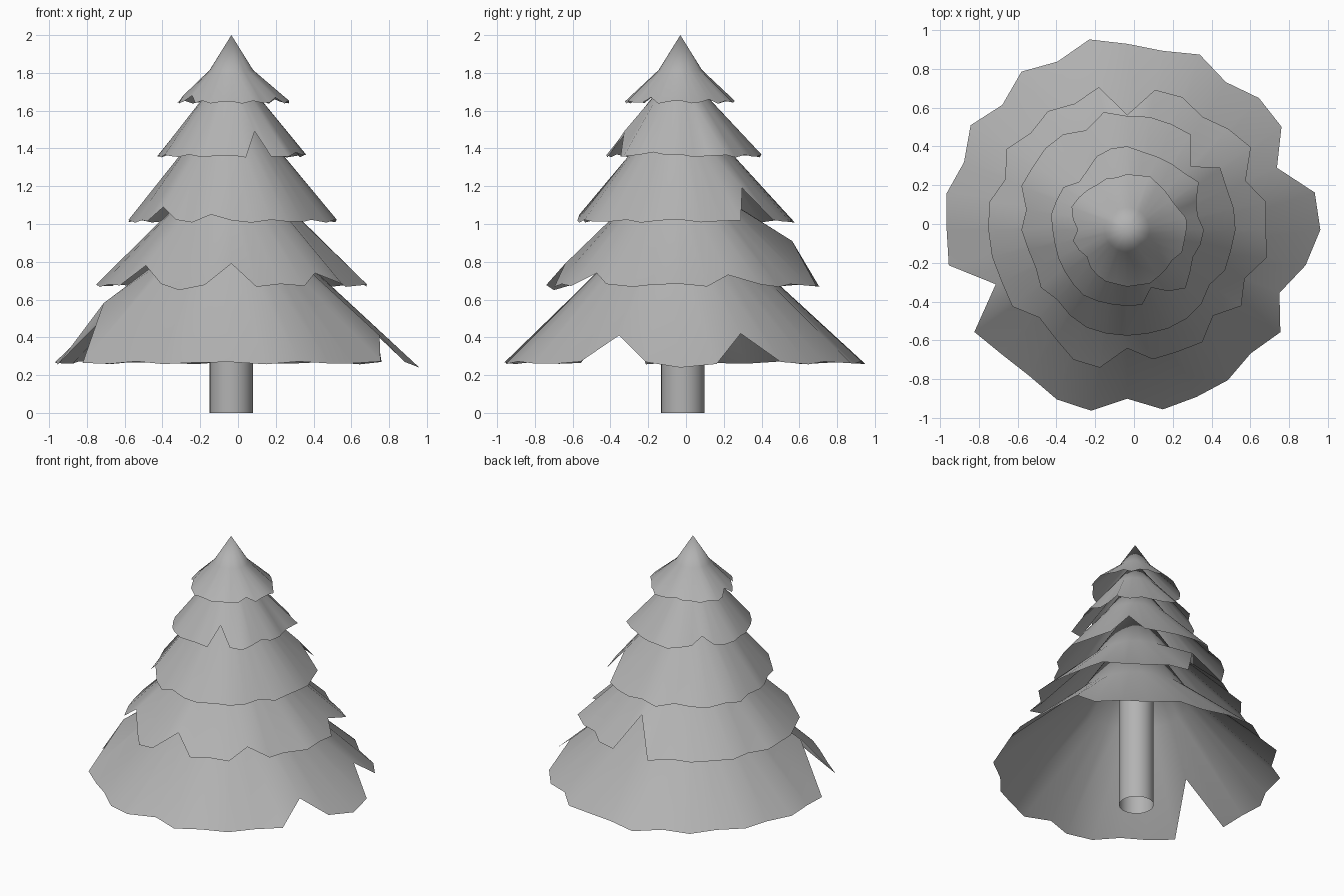
import bpy, bmesh
from math import cos, sin, tau, radians

CX, CY = -0.035, -0.03   # axis of the foliage

grey = bpy.data.materials.new("mid_grey")
grey.diffuse_color = (0.45, 0.45, 0.45, 1)


def finish(obj, angle):
    obj.data.materials.append(grey)
    bpy.ops.object.select_all(action='DESELECT')
    obj.select_set(True)
    bpy.context.view_layer.objects.active = obj
    bpy.ops.object.shade_smooth_by_angle(angle=radians(angle))


def tier(name, rim_z, mid_r, mid_z, apex_z, rim, lifted={}):
    """Open ragged skirt: apex, round middle ring, rim radii; lifted = height of torn rim points."""
    n = len(rim)
    bm = bmesh.new()
    apex = bm.verts.new((CX, CY, apex_z))
    mid, low = [], []
    for i, r in enumerate(rim):
        c, s = cos(tau * i / n), sin(tau * i / n)
        mid.append(bm.verts.new((CX + mid_r * c, CY + mid_r * s, mid_z)))
        ragged = rim_z + 0.008 * cos(2.4 * i)
        low.append(bm.verts.new((CX + r * c, CY + r * s, lifted.get(i, ragged))))
    for i in range(n):
        j = (i + 1) % n
        bm.faces.new((apex, mid[i], mid[j]))
        bm.faces.new((mid[i], low[i], low[j], mid[j]))
    mesh = bpy.data.meshes.new(name)
    bm.to_mesh(mesh)
    bm.free()
    obj = bpy.data.objects.new(name, mesh)
    bpy.context.collection.objects.link(obj)
    finish(obj, 60)


# Trunk, an open tube
bpy.ops.mesh.primitive_cylinder_add(vertices=32, radius=0.115, depth=0.9, end_fill_type='NOTHING',
                                    location=(CX, -0.017, 0.45))
trunk = bpy.context.object
trunk.name = "trunk"
finish(trunk, 40)

# Foliage tiers, bottom to top; rim radii run counter-clockwise from +x
tier("foliage_bottom", 0.265, 0.38, 0.81, 1.40,
     [.995, .985, .835, .956, .96, .915, .977, .94, .958, 1.0, .938, .98, .91, .97, .91, .95,
      .93, .937, .733, .947, .91, .906, .946, .95, .87, .943, .932, .932, .90, .949, .849, .937],
     {2: .42, 18: .58, 30: .41, 0: .24})
tier("foliage_lower", 0.675, 0.29, 1.10, 1.55,
     [.715, .73, .66, .766, .736, .70, .74, .735, .592, .75, .704, .735, .704, .748, .68, .725,
      .715, .71, .70, .711, .64, .67, .724, .724, .61, .68, .68, .696, .626, .706, .655, .733],
     {2: .73, 8: .91, 20: .78, 22: .65, 24: .79, 28: .74})
tier("foliage_middle", 1.015, 0.22, 1.43, 1.75,
     [.558, .56, .556, .576, .463, .59, .59, .593, .586, .618, .555, .592, .595, .585, .59, .53,
      .545, .52, .51, .535, .51, .53, .545, .545, .545, .545, .55, .55, .54, .51, .545, .545],
     {4: 1.19, 20: 1.09, 23: 1.05})
tier("foliage_upper", 1.36, 0.156, 1.66, 1.87,
     [.395, .37, .385, .443, .415, .41, .407, .41, .43, .427, .41, .37, .35, .395, .395, .40,
      .385, .38, .383, .387, .395, .405, .398, .392, .392, .394, .322, .38, .425, .39, .367, .385],
     {12: 1.42, 26: 1.49, 30: 1.38})
tier("foliage_top", 1.645, 0.115, 1.815, 2.0,
     [.305, .31, .285, .275, .28, .285, .30, .285, .288, .275, .285, .28, .29, .30, .31, .285,
      .255, .285, .27, .25, .27, .28, .288, .285, .293, .29, .30, .29, .285, .28, .305, .30],
     {3: 1.66, 9: 1.66, 16: 1.68, 19: 1.68, 29: 1.67})
